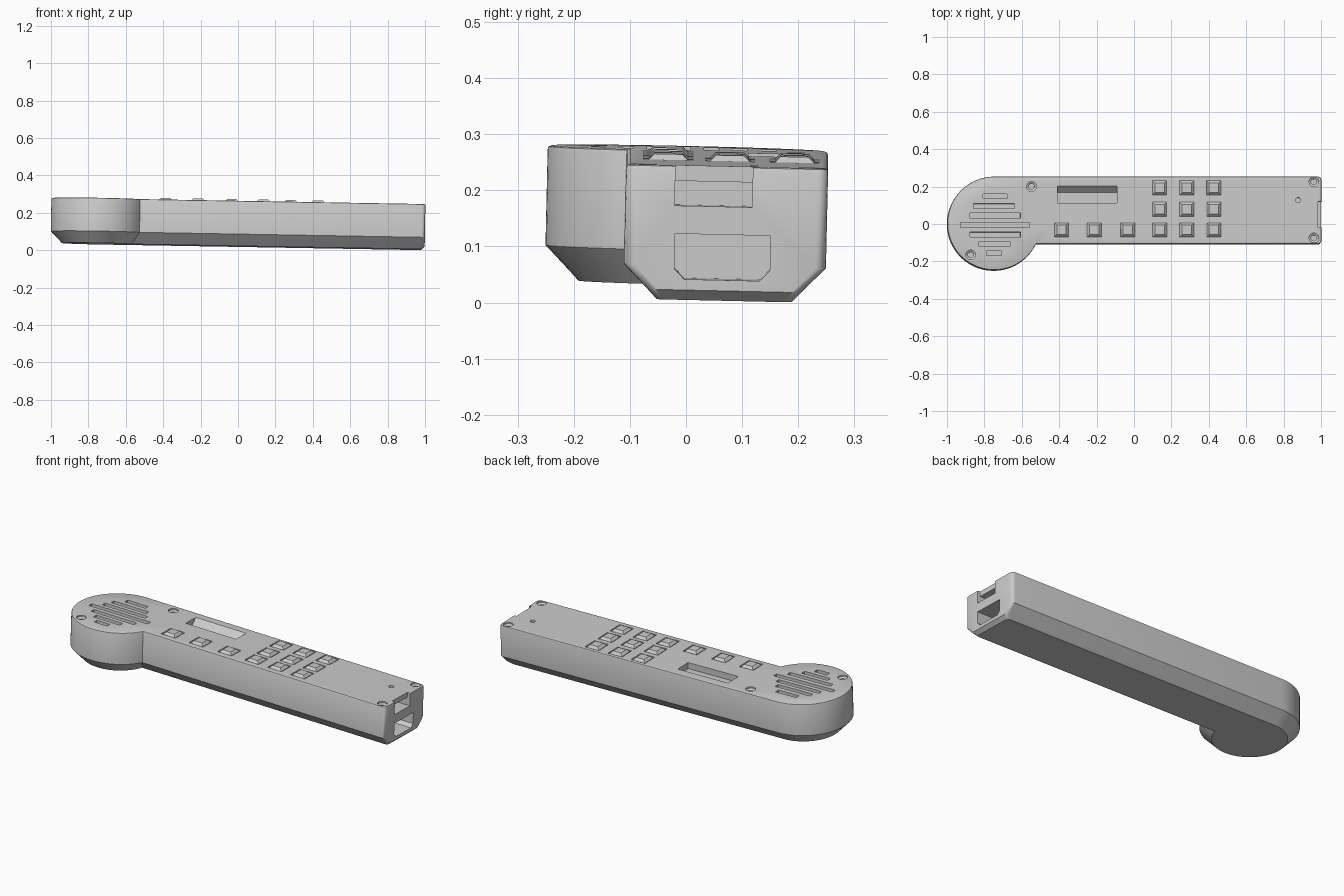
import bpy, bmesh
from math import sin, cos, asin, pi, radians, sqrt
from mathutils import Matrix

if "Cube" in bpy.data.objects:
    bpy.data.objects.remove(bpy.data.objects["Cube"])

TOP = 0.24
TILT = (Matrix.Translation((-0.002, -0.002, 0.0218))
        @ Matrix.Rotation(radians(1.0), 4, 'Y') @ Matrix.Rotation(radians(-1.3), 4, 'X'))


def loft(bm, rings):
    """Closed solid skinned through rings of equal point count."""
    vs = [[bm.verts.new(p) for p in r] for r in rings]
    faces = [bm.faces.new(vs[0]), bm.faces.new(vs[-1])]
    n = len(vs[0])
    for a, b in zip(vs, vs[1:]):
        for i in range(n):
            j = (i + 1) % n
            faces.append(bm.faces.new((a[i], a[j], b[j], b[i])))
    bmesh.ops.recalc_face_normals(bm, faces=faces)


def rect(x, y, w, h, z):
    return [(x + sx * w / 2, y + sy * h / 2, z) for sx, sy in ((-1, -1), (1, -1), (1, 1), (-1, 1))]


def circle(x, y, r, z, n=24):
    return [(x + r * cos(2 * pi * i / n), y + r * sin(2 * pi * i / n), z) for i in range(n)]


def finish(name, bm):
    me = bpy.data.meshes.new(name)
    bm.to_mesh(me)
    bm.free()
    ob = bpy.data.objects.new(name, me)
    bpy.context.collection.objects.link(ob)
    return ob


def outline(inset, z, end_inset, n=56):
    """Round head joined to a straight handle, inset from the outer edge."""
    r, low = 0.25 - inset, -0.11 + inset
    a0, a1 = pi / 2, 2 * pi + asin(low / r)
    pts = [(-0.75 + r * cos(a0 + (a1 - a0) * i / n), r * sin(a0 + (a1 - a0) * i / n), z)
           for i in range(n + 1)]
    c, x1 = 0.018, 1.0 - end_inset
    for cy, start in ((low + c, -pi / 2), (r - c, 0)):
        pts += [(x1 - c + c * cos(start + pi / 2 * i / 4),
                 cy + c * sin(start + pi / 2 * i / 4), z) for i in range(5)]
    return pts


# Casing: chamfered underside, softly rounded top edge
bm = bmesh.new()
loft(bm, [outline(0.06, 0, 0.02), outline(0.043, 0.018, 0.0), outline(0, 0.062, 0),
          outline(0, TOP - 0.007, 0), outline(0.002, TOP - 0.002, 0.002),
          outline(0.007, TOP, 0.007)])
casing = finish("casing", bm)

buttons = [(x, -0.035) for x in (-0.39, -0.215, -0.035)]
buttons += [(x, y) for x in (0.135, 0.28, 0.425) for y in (0.19, 0.075, -0.035)]

# Cutters: all pockets and holes
bm = bmesh.new()
for x, y in buttons:
    loft(bm, [rect(x, y, 0.088, 0.088, TOP - 0.007), rect(x, y, 0.088, 0.088, TOP + 0.03)])
# speaker slots
for y, x0, x1 in ((0.145, -0.81, -0.68), (0.092, -0.86, -0.64), (0.042, -0.88, -0.61),
                  (-0.008, -0.93, -0.56), (-0.06, -0.88, -0.61), (-0.11, -0.83, -0.665),
                  (-0.16, -0.79, -0.71)):
    loft(bm, [rect((x0 + x1) / 2, y, x1 - x0, 0.026, z) for z in (TOP - 0.03, TOP + 0.03)])
# countersunk screw holes and the microphone hole
for x, y in ((-0.55, 0.197), (-0.875, -0.168), (0.96, 0.222), (0.96, -0.078)):
    loft(bm, [circle(x, y, 0.015, TOP - 0.035), circle(x, y, 0.015, TOP - 0.015),
              circle(x, y, 0.026, TOP - 0.008), circle(x, y, 0.026, TOP + 0.03)])
loft(bm, [circle(0.875, 0.124, 0.014, z, 16) for z in (TOP - 0.03, TOP + 0.03)])
# display window with a sloped back wall
window = [(0.108, 0.205), (0.165, 0.205), (0.2, TOP), (0.2, 0.27), (0.108, 0.27)]
loft(bm, [[(x, y, z) for y, z in window] for x in (-0.41, -0.093)])
# end sockets
upper = [(1.05, 0.168), (0.9, 0.168), (0.9, 0.212), (0.982, 0.212), (0.982, 0.27), (1.05, 0.27)]
loft(bm, [[(x, y, z) for x, z in upper] for y in (-0.022, 0.116)])
lower = [(-0.02, 0.055), (-0.002, 0.037), (0.132, 0.037), (0.15, 0.055), (0.15, 0.118), (-0.02, 0.118)]
loft(bm, [[(x, y, z) for y, z in lower] for x in (0.86, 1.05)])
cutter = finish("pocket_cutter", bm)
cutter.hide_render = True

mod = casing.modifiers.new("pockets", 'BOOLEAN')
mod.operation, mod.solver, mod.object = 'DIFFERENCE', 'EXACT', cutter
bpy.context.view_layer.objects.active = casing
casing.select_set(True)
bpy.ops.object.modifier_apply(modifier=mod.name)
bpy.data.objects.remove(cutter)
bpy.ops.object.shade_smooth_by_angle(angle=radians(30))

# Keypad: tapered keys
bm = bmesh.new()
for x, y in buttons:
    loft(bm, [rect(x, y, 0.076, 0.076, TOP - 0.009), rect(x, y, 0.076, 0.076, TOP - 0.003),
              rect(x, y, 0.05, 0.05, TOP + 0.01)])
keys = finish("keys", bm)

# The whole handset leans slightly
for ob in (casing, keys):
    ob.matrix_world = TILT
